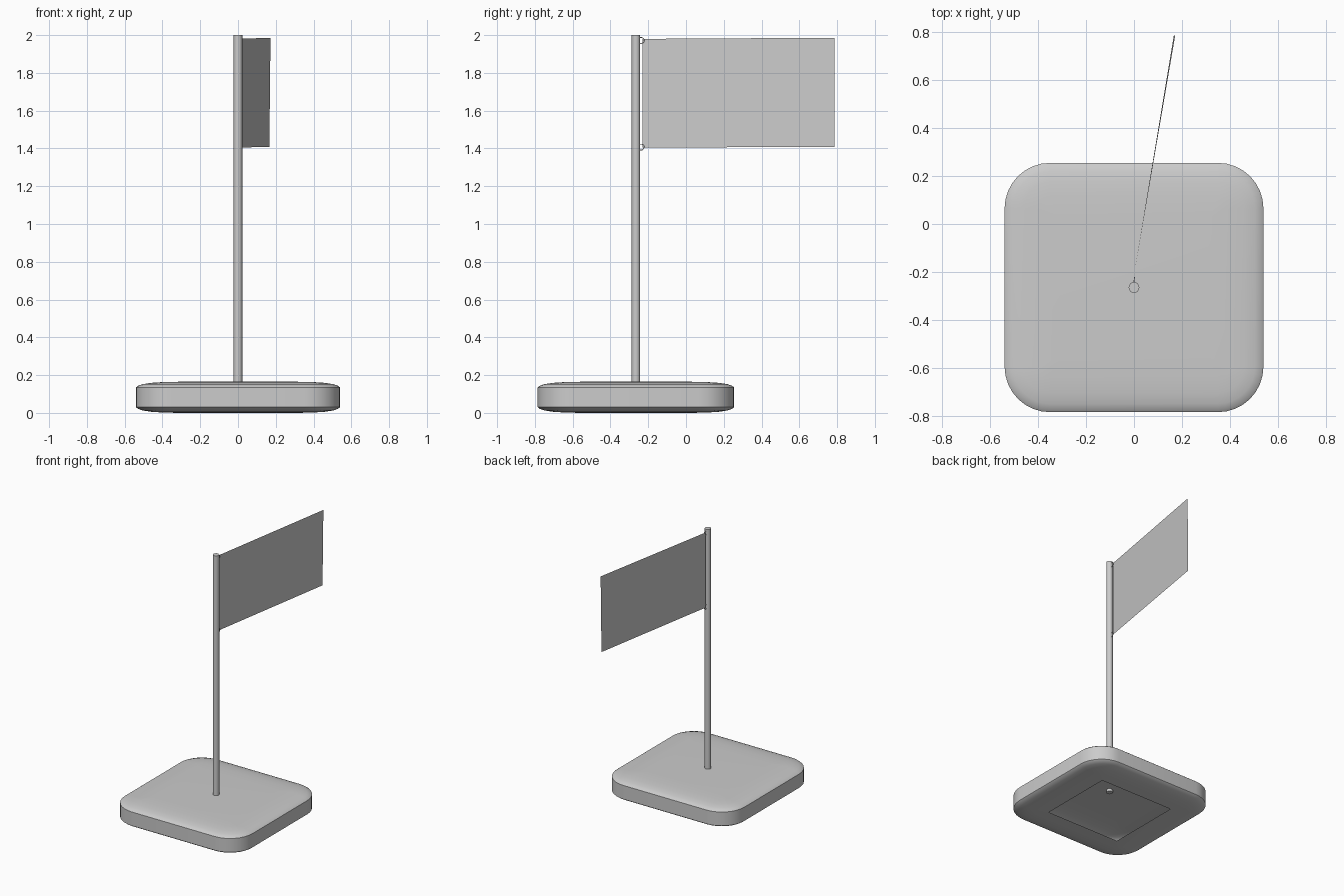
import bpy, bmesh
from math import pi, cos, sin, radians

if "Cube" in bpy.data.objects:
    bpy.data.objects.remove(bpy.data.objects["Cube"])

CX, CY = 0.0, -0.265   # pole and base centre


def finish(name, bm, angle=None):
    mesh = bpy.data.meshes.new(name)
    bm.to_mesh(mesh)
    bm.free()
    ob = bpy.data.objects.new(name, mesh)
    bpy.context.collection.objects.link(ob)
    if angle:
        bpy.ops.object.select_all(action='DESELECT')
        ob.select_set(True)
        bpy.context.view_layer.objects.active = ob
        bpy.ops.object.shade_smooth_by_angle(angle=radians(angle))
    return ob


def rounded_loop(bm, inset, z, steps=8):
    hx, hy = 0.54 - inset, 0.52 - inset
    r = max(0.19 - inset, 0.0)
    verts = []
    for q, (sx, sy) in enumerate([(1, 1), (-1, 1), (-1, -1), (1, -1)]):
        for i in range(steps + 1):
            a = (q + i / steps) * pi / 2
            verts.append(bm.verts.new((CX + sx * (hx - r) + r * cos(a),
                                       CY + sy * (hy - r) + r * sin(a), z)))
    return verts


# Base: softly rounded slab, hollow with a square opening underneath
bm = bmesh.new()
profile = [(0.23, 0.0), (0.14, 0.002), (0.08, 0.006), (0.035, 0.013), (0.01, 0.022), (0, 0.03),
           (0, 0.135), (0.01, 0.143), (0.035, 0.152), (0.08, 0.159), (0.14, 0.163), (0.23, 0.165)]
loops = [rounded_loop(bm, d, z) for d, z in profile]
for lo, hi in zip(loops, loops[1:]):
    for i in range(len(lo)):
        j = (i + 1) % len(lo)
        bm.faces.new((lo[i], lo[j], hi[j], hi[i]))
bm.faces.new(loops[-1])
bmesh.ops.remove_doubles(bm, verts=bm.verts, dist=0.0001)
finish("base", bm, 40)

# Pole: passes just through the top of the base
bm = bmesh.new()
bmesh.ops.create_cone(bm, cap_ends=True, segments=16, radius1=0.0225, radius2=0.0225, depth=1.855)
bmesh.ops.translate(bm, verts=bm.verts, vec=(CX, CY, 2 - 1.855 / 2))
finish("pole", bm, 40)

# Flag: a single thin sheet swung slightly off the y axis
bm = bmesh.new()
corners = [(-0.003, -0.23, 1.405), (0.166, 0.785, 1.408), (0.172, 0.787, 1.986), (-0.003, -0.23, 1.98)]
bm.faces.new([bm.verts.new(c) for c in corners])
finish("flag", bm)

# Rings that tie the flag to the pole
for name, z in (("lower_ring", 1.407), ("upper_ring", 1.972)):
    bpy.ops.mesh.primitive_torus_add(major_segments=20, minor_segments=6, major_radius=0.016,
                                     minor_radius=0.002, location=(0, -0.238, z),
                                     rotation=(0, pi / 2, radians(-8)))
    bpy.context.object.name = name
    bpy.ops.object.shade_smooth_by_angle()
